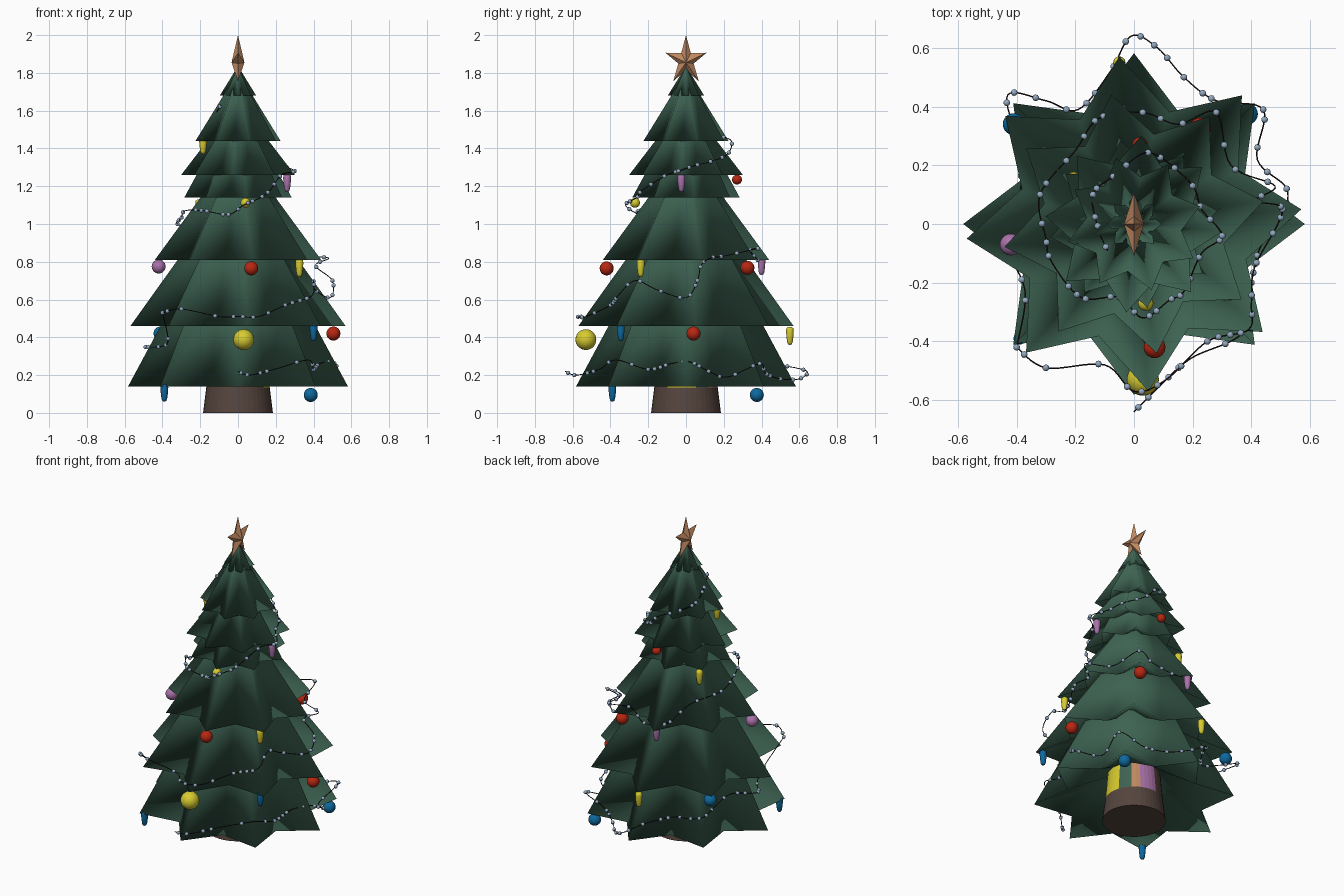
import bpy, bmesh, math, random
from mathutils import Vector

if "Cube" in bpy.data.objects:
    bpy.data.objects.remove(bpy.data.objects["Cube"])
random.seed(4)


def mat(name, r, g, b):
    m = bpy.data.materials.new(name)
    m.diffuse_color = (r, g, b, 1)
    m.use_nodes = True
    m.node_tree.nodes["Principled BSDF"].inputs["Base Color"].default_value = m.diffuse_color
    return m


GREEN = mat("pine green", .047, .125, .085)
BROWN = mat("bark brown", .09, .058, .047)
COPPER = mat("copper", .52, .25, .12)
RED = mat("red", .48, .02, .006)
YELLOW = mat("yellow", .68, .60, .03)
BLUE = mat("blue", .004, .14, .34)
PURPLE = mat("purple", .40, .17, .40)
BEAD = mat("pale blue grey", .29, .40, .53)
WIRE = mat("dark wire", .02, .010, .010)


def add(name, bm, mats, smooth=False):
    me = bpy.data.meshes.new(name)
    bm.to_mesh(me)
    bm.free()
    for m in mats:
        me.materials.append(m)
    for p in me.polygons:
        p.use_smooth = smooth
    ob = bpy.data.objects.new(name, me)
    bpy.context.collection.objects.link(ob)
    return ob


def skin(bm, rings):
    """Quads between successive closed rings of points."""
    rows = [[bm.verts.new(p) for p in ring] for ring in rings]
    n = len(rows[0])
    for a, b in zip(rows, rows[1:]):
        for i in range(n):
            j = (i + 1) % n
            bm.faces.new((a[i], a[j], b[j], b[i]))
    return rows


def circle(r, z, n, c=(0, 0, 0)):
    return [(c[0] + r * math.cos(math.tau * i / n),
             c[1] + r * math.sin(math.tau * i / n), c[2] + z) for i in range(n)]


# Branch tiers: eight-pointed star skirts with a shallow hollow underside
def star_ring(r, z, turn, inner=.70):
    pts = []
    for i in range(16):
        a = math.radians(turn + i * 22.5)
        k = r if i % 2 == 0 else r * inner
        pts.append((k * math.cos(a), k * math.sin(a), z))
    return pts


# bottom z, bottom radius, top z, top radius, turn
TIERS = [(.14, .582, .60, .335, 0), (.46, .572, .95, .22, 5),
         (.81, .447, 1.25, .12, 10), (1.14, .288, 1.40, .145, 9),
         (1.26, .302, 1.58, .055, -5), (1.44, .233, 1.74, .042, 15),
         (1.68, .096, 1.83, .004, 0)]
for i, (z0, r0, z1, r1, turn) in enumerate(TIERS):
    bm = bmesh.new()
    skin(bm, [star_ring(r0 * .27, z0 + r0 * .28, turn, 1), star_ring(r0, z0, turn),
              star_ring(r1, z1, turn)])
    add(f"branch_tier_{i + 1}", bm, [GREEN], True)

# Trunk with a striped band under the lowest tier
bm = bmesh.new()
rows = skin(bm, [circle(.185, 0, 40), circle(.168, .135, 40), circle(.152, .32, 40)])
bm.faces.new(rows[0][::-1])
bm.faces.new(rows[-1])
STRIPES = [(52, 2), (79, 3), (96, 1), (133, 4)]   # up to angle, material
for f in bm.faces:
    c = f.calc_center_median()
    if len(f.verts) == 4 and c.z > .135:
        a = (math.degrees(math.atan2(c.y, c.x)) + 35) % 360
        f.material_index = next((m for lim, m in STRIPES if a < lim), 0)
add("trunk", bm, [BROWN, COPPER, YELLOW, GREEN, PURPLE])

# Tree-top star: five points with a raised centre on both sides
bm = bmesh.new()
rim = []
for i in range(10):
    a = math.tau * i / 10
    k = 1 if i % 2 == 0 else .37
    rim.append(bm.verts.new((0, .115 * k * math.sin(a), 1.865 + .135 * k * math.cos(a))))
for s in (1, -1):
    tip = bm.verts.new((s * .034, 0, 1.855))
    for i in range(10):
        bm.faces.new((rim[i], rim[(i + 1) % 10], tip))
bmesh.ops.recalc_face_normals(bm, faces=bm.faces)
add("top_star", bm, [COPPER])

# Round baubles: position, radius, colour
BALLS = [((-.42, -.07, .775), .037, PURPLE), ((.07, -.42, .765), .037, RED),
         ((.505, .04, .42), .037, RED), ((.03, -.53, .388), .055, YELLOW),
         ((-.41, .34, .42), .037, BLUE), ((.385, .375, .095), .037, BLUE),
         ((.225, .325, .768), .037, RED), ((.04, -.27, 1.112), .026, YELLOW),
         ((.02, .27, 1.235), .026, RED)]
for i, (p, r, m) in enumerate(BALLS):
    bm = bmesh.new()
    bmesh.ops.create_uvsphere(bm, u_segments=24, v_segments=14, radius=r)
    bmesh.ops.translate(bm, verts=bm.verts, vec=p)
    add(f"round_bauble_{i + 1}", bm, [m], True)

# Long drop baubles: lathe profile tapering downward
DROP = [(.002, -.050), (.010, -.047), (.015, -.035), (.019, -.005),
        (.021, .025), (.019, .038), (.010, .045), (.002, .046)]
DROPS = [((.325, -.24, .77), YELLOW), ((.40, -.345, .43), BLUE),
         ((-.39, -.39, .11), BLUE), ((-.05, .55, .41), YELLOW),
         ((-.07, .40, .78), PURPLE), ((-.205, .157, 1.085), YELLOW),
         ((.26, -.025, 1.22), PURPLE), ((-.185, -.05, 1.42), YELLOW)]
for i, (p, m) in enumerate(DROPS):
    bm = bmesh.new()
    rows = skin(bm, [circle(r, z, 14, p) for r, z in DROP])
    bm.faces.new(rows[0][::-1])
    bm.faces.new(rows[-1])
    add(f"drop_bauble_{i + 1}", bm, [m], True)

# Garland paths winding up the tree
LOWER = [(0, -.64, .22), (.06, -.58, .2), (.19, -.46, .23), (.37, -.37, .28),
         (.40, -.2, .23), (.43, -.08, .26), (.50, .02, .27), (.52, .12, .22),
         (.42, .22, .19), (.44, .39, .26), (.28, .42, .21), (.17, .5, .18),
         (.08, .6, .18), (-.01, .64, .22), (-.08, .52, .25), (-.19, .39, .27),
         (-.3, .42, .3), (-.43, .44, .35), (-.40, .28, .35), (-.39, .1, .36),
         (-.49, -.02, .35), (-.42, -.12, .35), (-.37, -.24, .38), (-.40, -.42, .53)]
UPPER = [(-.40, -.42, .53), (-.3, -.49, .55), (-.1, -.48, .51), (0, -.57, .51),
         (.11, -.53, .51), (.25, -.40, .57), (.39, -.36, .62), (.4, -.27, .7),
         (.41, -.15, .65), (.49, 0, .61), (.5, .06, .7), (.41, .08, .78),
         (.48, .13, .82), (.33, .2, .83), (.28, .38, .87), (.15, .34, .86),
         (.03, .38, .81), (-.12, .36, .84), (-.20, .25, .94), (-.32, .1, 1.0),
         (-.30, -.05, 1.03), (-.28, -.13, 1.07), (-.18, -.25, 1.07), (-.05, -.25, 1.05),
         (.03, -.32, 1.1), (.12, -.26, 1.14), (.17, -.23, 1.18), (.23, -.1, 1.26),
         (.3, -.04, 1.28), (.23, .05, 1.31), (.2, .13, 1.33), (.1, .22, 1.37),
         (.03, .24, 1.44), (-.06, .17, 1.47), (-.14, .1, 1.52), (-.12, -.02, 1.58),
         (-.09, -.09, 1.63)]


def spline(pts, steps=8):
    p = [Vector(q) for q in pts]
    p = [p[0]] + p + [p[-1]]
    out = []
    for a, b, c, d in zip(p, p[1:], p[2:], p[3:]):
        for k in range(steps):
            t = k / steps
            out.append(.5 * (2 * b + (c - a) * t + (2 * a - 5 * b + 4 * c - d) * t * t
                             + (3 * b - a - 3 * c + d) * t ** 3))
    return out + [p[-1]]


for name, pts in (("lower", LOWER), ("upper", UPPER)):
    path = spline(pts)
    # Wire
    cu = bpy.data.curves.new(name + "_garland_wire", 'CURVE')
    cu.dimensions = '3D'
    cu.bevel_depth = .0025
    cu.bevel_resolution = 1
    cu.materials.append(WIRE)
    sp = cu.splines.new('POLY')
    sp.points.add(len(path) - 1)
    for q, v in zip(sp.points, path):
        q.co = (*v, 1)
    bpy.context.collection.objects.link(bpy.data.objects.new(cu.name, cu))
    # Beads, some in pairs
    bm = bmesh.new()
    i = 3
    while i < len(path):
        made = bmesh.ops.create_icosphere(bm, subdivisions=2, radius=.0115)
        bmesh.ops.translate(bm, verts=made["verts"], vec=path[i])
        i += random.choice((2, 4, 5, 7))
    add(name + "_garland_beads", bm, [BEAD], True)
